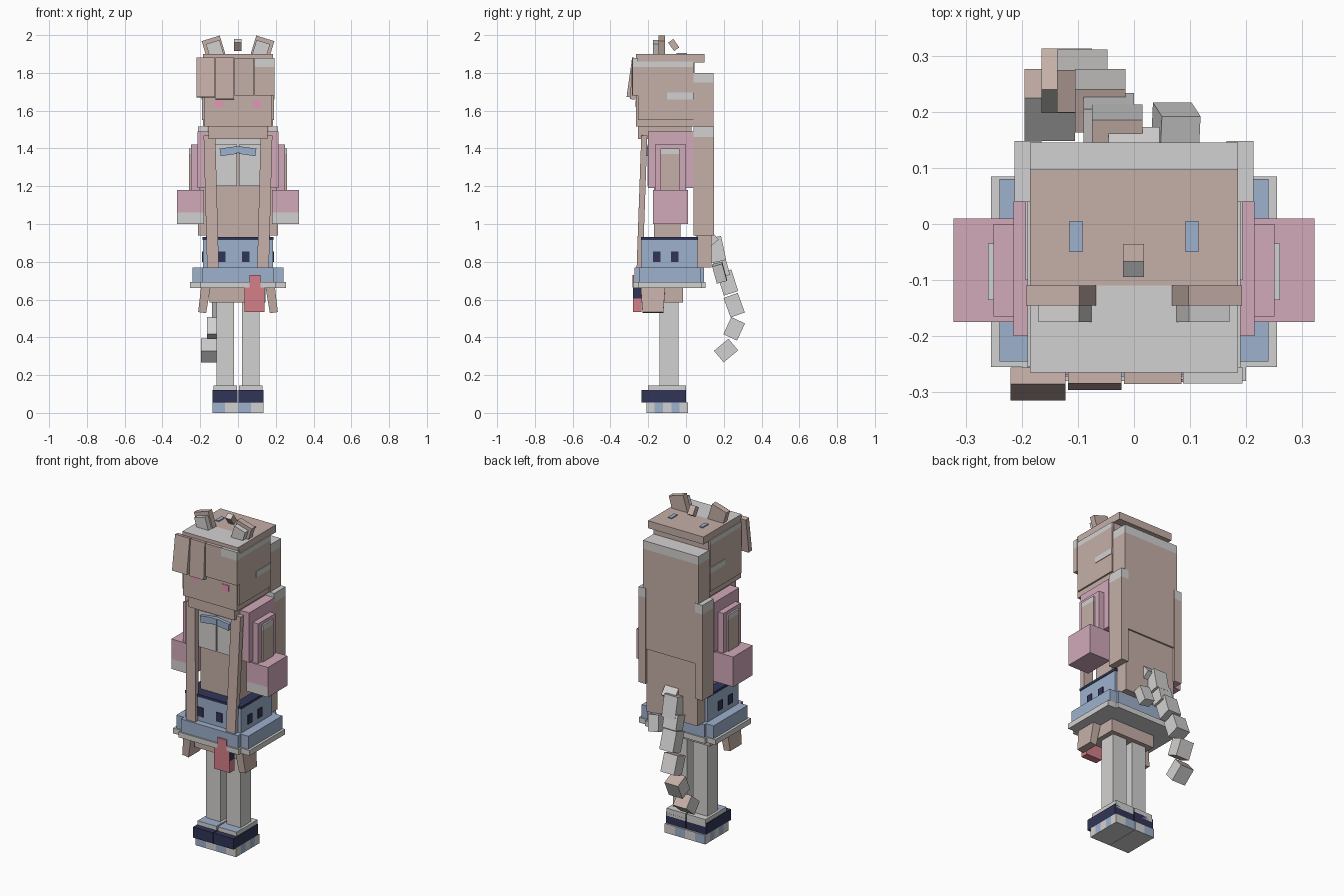
import bpy, bmesh, math
from mathutils import Vector

cube = bpy.data.objects.get("Cube")
if cube:
    bpy.data.objects.remove(cube, do_unlink=True)


def material(name, color):
    m = bpy.data.materials.new(name)
    m.use_nodes = True
    m.diffuse_color = (*color, 1)
    m.node_tree.nodes["Principled BSDF"].inputs["Base Color"].default_value = (*color, 1)
    return m


brown = material("rose brown", (.56, .43, .39))
cream = material("cream grey", (.65, .64, .635))
pink = material("dusty pink", (.64, .40, .49))
blue = material("soft blue", (.34, .44, .61))
navy = material("navy", (.03, .036, .095))
red = material("coral red", (.66, .21, .25))
blush = material("bright pink", (.8, .3, .48))


def box(name, xs, ys, zs, mats, rot=(0, 0, 0), cuts=(), rule=None, taper=1):
    """Box from ranges; cuts are (axis, position) and rule picks a material per face."""
    mats = mats if isinstance(mats, list) else [mats]
    lo, hi = Vector((xs[0], ys[0], zs[0])), Vector((xs[1], ys[1], zs[1]))
    mid, size = (lo + hi) / 2, hi - lo
    bm = bmesh.new()
    bmesh.ops.create_cube(bm, size=1)
    for v in bm.verts:
        v.co = Vector(a * b for a, b in zip(v.co, size))
        if v.co.z < 0:
            v.co.x *= taper
            v.co.y *= taper
    for axis, pos in cuts:
        normal, point = Vector(), Vector()
        normal[axis] = 1
        point[axis] = pos - mid[axis]
        bmesh.ops.bisect_plane(bm, geom=bm.verts[:] + bm.edges[:] + bm.faces[:],
                               plane_co=point, plane_no=normal)
    if rule:
        bm.normal_update()
        for f in bm.faces:
            f.material_index = int(rule(f.calc_center_median() + mid, f.normal))
    me = bpy.data.meshes.new(name)
    bm.to_mesh(me)
    bm.free()
    for m in mats:
        me.materials.append(m)
    ob = bpy.data.objects.new(name, me)
    ob.location = mid
    ob.rotation_euler = [math.radians(a) for a in rot]
    bpy.context.collection.objects.link(ob)
    return ob


def pair(name, xs, ys, zs, mats, rot=(0, 0, 0), **kw):
    """A box on the left (+x) and its mirror on the right."""
    box("left_" + name, xs, ys, zs, mats, rot, **kw)
    box("right_" + name, (-xs[1], -xs[0]), ys, zs, mats, (rot[0], -rot[1], -rot[2]), **kw)


def above(z):
    return dict(cuts=[(2, z)], rule=lambda c, n: c.z > z)


# Legs and shoes
pair("leg", (.02, .115), (-.14, -.04), (.13, .62), cream)
pair("shoe_upper", (.005, .13), (-.2, 0), (.1, .145), [cream, blue],
     cuts=[(1, -.14)], rule=lambda c, n: n.z > .5 and c.y < -.14)
pair("shoe_band", (.002, .135), (-.235, 0), (.055, .12), navy)
sole_cuts = [(0, s * .068) for s in (-1, 1)] + [(1, -.21 + .044 * i) for i in range(1, 5)]


def sole_rule(c, n):
    if abs(n.y) > .5:
        return (c.x + .136) % .136 < .068
    return abs(n.x) > .5 and int((c.y + .21) / .044) % 2


pair("sole", (.001, .135), (-.21, .01), (0, .055), [cream, blue], cuts=sole_cuts, rule=sole_rule)

# Hips, thigh flaps and pouch
box("hips", (-.15, .145), (-.2, -.015), (.585, .7), brown)
pair("thigh_flap", (.155, .205), (-.24, -.11), (.53, .67), brown, (0, -8, 0), taper=.85)
box("pouch", (.035, .14), (-.28, -.235), (.535, .665), [red, navy],
    cuts=[(2, .605)], rule=lambda c, n: n.x > .5 and c.z > .605)
box("pouch_strap", (.06, .12), (-.282, -.276), (.665, .73), red)

# Skirt: crossed boxes make the stepped corners
box("skirt_hem_wide", (-.255, .255), (-.255, .085), (.66, .692), cream)
box("skirt_hem_deep", (-.2, .2), (-.28, .103), (.66, .692), cream)
box("skirt_wide", (-.24, .24), (-.245, .08), (.692, .77), blue)
box("skirt_deep", (-.19, .19), (-.272, .095), (.692, .77), blue)
box("waist", (-.185, .185), (-.235, .06), (.77, .92), blue)
box("waist_trim", (-.188, .188), (-.238, .063), (.915, .93), navy)
for i, x in enumerate((-.085, .042)):
    box(f"front_spot_{i}", (x - .02, x + .02), (-.24, -.233), (.80, .855), navy)
for i, y in enumerate((-.155, -.06)):
    pair(f"side_spot_{i}", (.183, .19), (y - .02, y + .02), (.80, .855), navy)

# Torso, blouse and bow
box("torso", (-.13, .13), (-.17, -.03), (.92, 1.46), brown)
pair("blouse", (.004, .13), (-.205, 0), (1.2, 1.42), cream)
box("collar", (-.13, .13), (-.195, -.01), (1.41, 1.46), cream)
pair("bow", (.01, .095), (-.225, -.2), (1.365, 1.405), blue, (0, 8, 0))
box("bow_knot", (-.017, .017), (-.23, -.2), (1.375, 1.41), blue)

# Arms
pair("shoulder", (.13, .215), (-.2, .04), (1.19, 1.49), pink)
pair("sleeve", (.2, .25), (-.165, 0), (1.17, 1.42), pink)
pair("sleeve_panel", (.245, .26), (-.135, -.035), (1.17, 1.4), [brown, cream], **above(1.37))
pair("cuff", (.18, .322), (-.175, .01), (1, 1.18), [pink, cream],
     cuts=[(2, 1.06)], rule=lambda c, n: n.y < -.5 and c.z < 1.06)

# Head
box("head", (-.18, .18), (-.265, .045), (1.515, 1.86), brown)
box("chin", (-.155, .155), (-.255, .03), (1.45, 1.52), brown)
box("head_cap", (-.185, .185), (-.265, .097), (1.855, 1.9), [brown, cream],
    cuts=[(1, -.11)], rule=lambda c, n: n.z > .5 and c.y < -.11)
pair("side_hair", (.17, .19), (-.255, .04), (1.55, 1.86), [brown, cream], **above(1.83))
pair("side_clip", (.186, .193), (-.1, .04), (1.66, 1.695), cream)
pair("cheek", (.08, .125), (-.268, -.262), (1.62, 1.655), blush)

# Fringe locks
box("fringe_right", (-.22, -.122), (-.3, -.27), (1.67, 1.88), brown, (-8, 0, 0))
box("fringe_middle", (-.118, -.022), (-.29, -.262), (1.66, 1.88), brown, (-3, 0, 0))
box("fringe_left", (-.018, .085), (-.285, -.26), (1.68, 1.88), brown)
box("fringe_far_left", (.087, .193), (-.284, -.255), (1.68, 1.88), [brown, cream], **above(1.83))

# Long hair, front and back
pair("front_strand", (.11, .172), (-.25, -.218), (.71, 1.47), brown, (-2, 1.5, 0))
box("back_hair", (-.185, .185), (.04, .145), (1.15, 1.8), [brown, cream], **above(1.75))
box("back_hair_lower", (-.17, .17), (.06, .135), (.77, 1.16), brown)
pair("back_strand", (.165, .213), (.04, .148), (.94, 1.515), [brown, cream], **above(1.46))

# Ears and small head ornaments
pair("ear", (.08, .18), (-.145, -.11), (1.885, 1.985), brown, (0, 17, 0))
pair("inner_ear", (.085, .16), (-.175, -.145), (1.885, 1.965), cream, (0, 17, 0))
box("head_tuft", (-.02, .018), (-.082, -.048), (1.92, 1.975), [brown, cream], (35, 0, 0),
    rule=lambda c, n: n.z > .5)
pair("hair_pin", (.092, .115), (-.05, .005), (1.898, 1.906), blue)

# Curling tail: centre x, y, z, tilt and length of each segment
segments = [(0, .11, .93, 40, .1), (-.03, .16, .865, 12, .13), (-.06, .22, .69, 18, .12),
            (-.092, .255, .57, 20, .11), (-.12, .255, .445, -25, .1), (-.15, .212, .33, -50, .1)]
for i, (x, y, z, tilt, length) in enumerate(segments):
    box(f"tail_{i + 1}", (x - .045, x + .045), (y - .04, y + .04),
        (z - length / 2, z + length / 2), [cream, brown], (tilt, 0, 0),
        rule=lambda c, n: n.z > .5)
box("tail_link", (-.09, 0), (.15, .22), (.72, .83), cream, (15, 0, 0))
box("tail_ribbon", (.04, .11), (.15, .205), (.695, .79), cream, (15, 10, 0))
